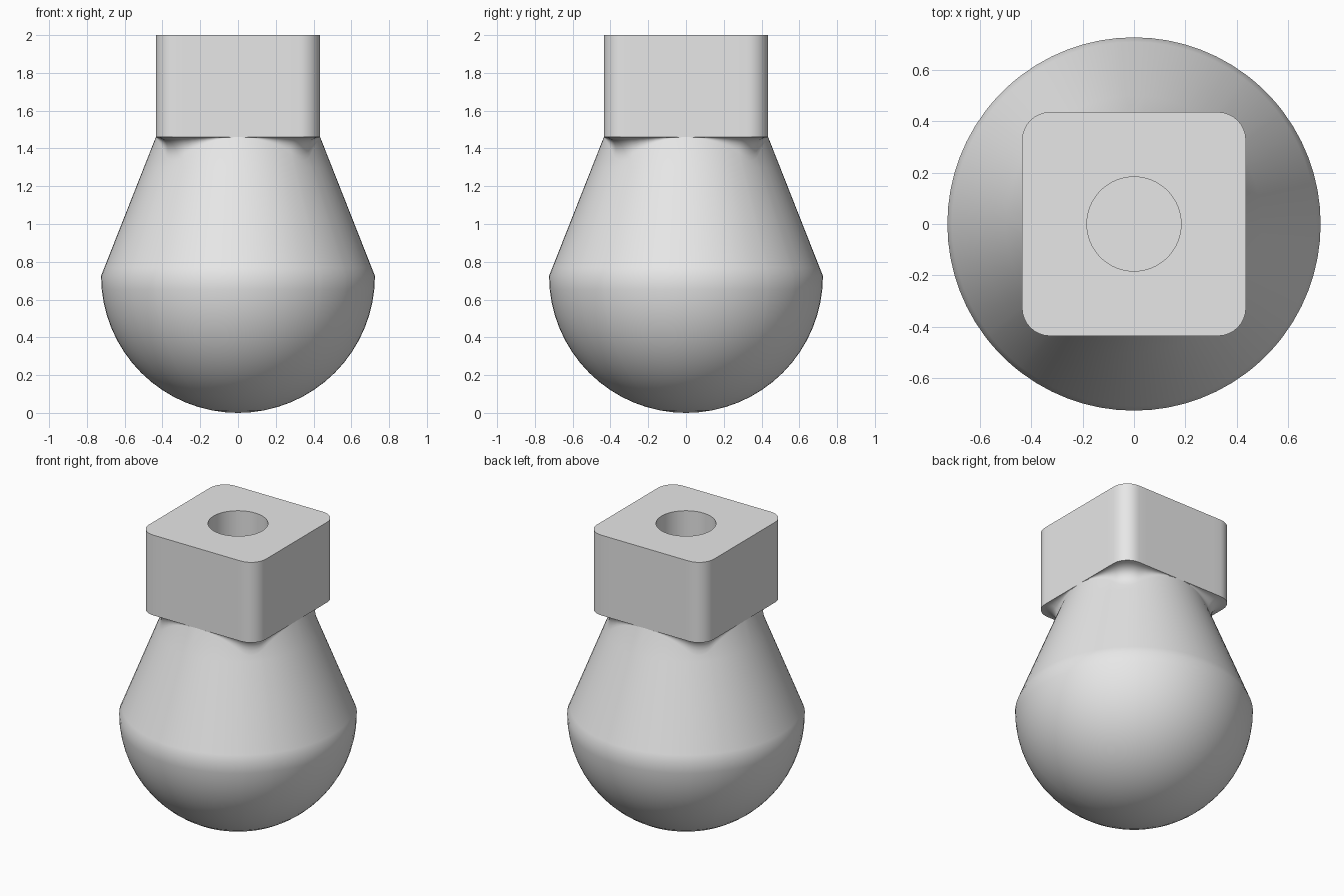
import bpy, bmesh, math
from math import sin, cos, pi

cube = bpy.data.objects.get("Cube")
if cube:
    bpy.data.objects.remove(cube, do_unlink=True)

BALL = 0.725        # ball radius and centre height
HALF = 0.435        # half width of the square head, also cone top radius
CORNER = 0.11       # head corner radius
NECK, TOP = 1.46, 2.0
HOLE, DEPTH = 0.183, 0.55
SLOPE = math.atan2(BALL - HALF, NECK - BALL)

# Rounded square outline as (angle, radius), one quarter repeated four times
inner = HALF - CORNER
edge = math.atan2(inner, HALF)
quarter = [(a, HALF / cos(a)) for a in (edge * (i / 7 - 1) for i in range(14))]
for i in range(9):
    a = pi / 2 * i / 8
    x, y = inner + CORNER * cos(a), inner + CORNER * sin(a)
    quarter.append((math.atan2(y, x), math.hypot(x, y)))
quarter.pop()       # shared with the next quarter
outline = [(a + q * pi / 2, r) for q in range(4) for a, r in quarter]


def cone_radius(z):
    return HALF + (NECK - z) * math.tan(SLOPE)


def fillet(r, t):
    """Point on the concave blend from the cone (t=0) to the head's rim (t=1)."""
    reach = r - HALF
    start = (HALF + reach * sin(SLOPE), NECK - reach * cos(SLOPE))
    k = 0.42
    c1 = (start[0] * k + HALF * (1 - k), start[1] * k + NECK * (1 - k))
    c2 = (r * k + HALF * (1 - k), NECK)
    w = ((1 - t) ** 3, 3 * t * (1 - t) ** 2, 3 * t * t * (1 - t), t ** 3)
    return tuple(sum(f * p[i] for f, p in zip(w, (start, c1, c2, (r, NECK))))
                 for i in range(2))


# Each ring is a rule giving (radius, height) from the outline radius
rings = []
for i in range(1, 17):                                   # lower ball
    a = pi / 2 * i / 16
    rings.append(lambda r, a=a: (BALL * sin(a), BALL * (1 - cos(a))))
for z in (0.77, 1.05, 1.3):                              # cone
    rings.append(lambda r, z=z: (cone_radius(z), z))
for i in range(9):                                       # corner blends
    rings.append(lambda r, t=i / 8: fillet(r, t))
for z in (NECK + 0.015, TOP):                            # head walls
    rings.append(lambda r, z=z: (r, z))
for z in (TOP, TOP - DEPTH):                             # top face and bore
    rings.append(lambda r, z=z: (HOLE, z))

bm = bmesh.new()
loops = []
for rule in rings:
    loop = []
    for a, r in outline:
        rad, z = rule(r)
        loop.append(bm.verts.new((rad * cos(a), rad * sin(a), z)))
    loops.append(loop)
n = len(outline)
for low, high in zip(loops, loops[1:]):
    for i in range(n):
        j = (i + 1) % n
        bm.faces.new((low[i], low[j], high[j], high[i]))

# Close the ball at its pole and the bore with a flat floor
pole = bm.verts.new((0, 0, 0))
for i in range(n):
    bm.faces.new((pole, loops[0][(i + 1) % n], loops[0][i]))
bm.faces.new(loops[-1])
bmesh.ops.remove_doubles(bm, verts=bm.verts, dist=0.0003)
bmesh.ops.recalc_face_normals(bm, faces=bm.faces)

mesh = bpy.data.meshes.new("ball_ended_plug")
bm.to_mesh(mesh)
bm.free()
plug = bpy.data.objects.new("ball_ended_plug", mesh)
bpy.context.collection.objects.link(plug)

# Light grey material
grey = bpy.data.materials.new("light_grey")
grey.use_nodes = True
colour = (0.8, 0.8, 0.8, 1)
grey.diffuse_color = colour
grey.node_tree.nodes["Principled BSDF"].inputs["Base Color"].default_value = colour
mesh.materials.append(grey)

bpy.ops.object.select_all(action='DESELECT')
plug.select_set(True)
bpy.context.view_layer.objects.active = plug
bpy.ops.object.shade_smooth_by_angle(angle=math.radians(35))
